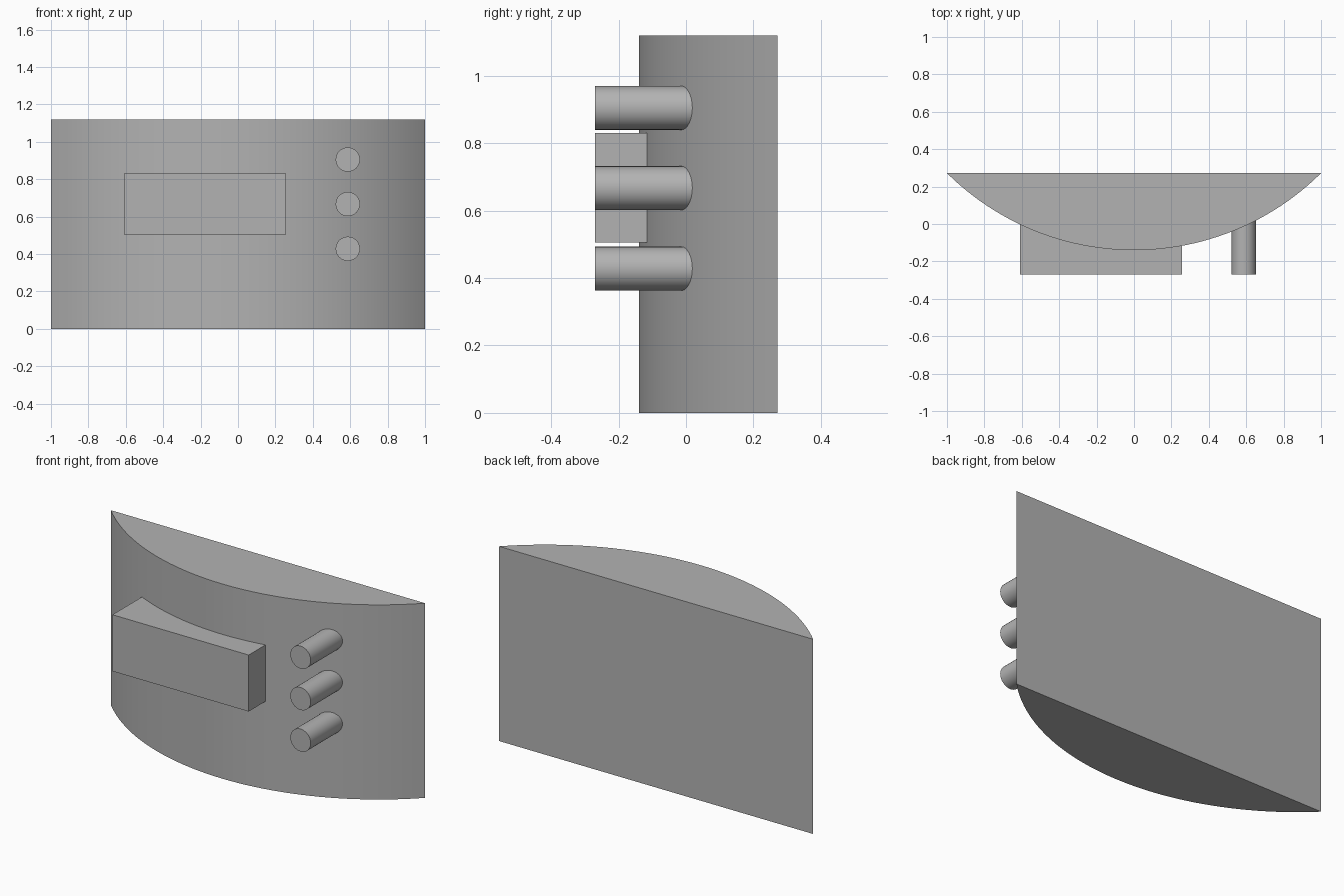
import bpy, bmesh, math

cube = bpy.data.objects.get("Cube")
if cube:
    bpy.data.objects.remove(cube, do_unlink=True)

FRONT, BACK, APEX, HEIGHT = -0.27, 0.272, -0.14, 1.12
SAG = BACK - APEX
RADIUS = (1 + SAG ** 2) / (2 * SAG)

grey = bpy.data.materials.new("plain grey")
grey.use_nodes = True
colour = (0.45, 0.45, 0.45, 1)
grey.diffuse_color = colour
grey.node_tree.nodes["Principled BSDF"].inputs["Base Color"].default_value = colour


def bow(x):
    """Depth of the curved front at a given x."""
    return APEX + RADIUS - math.sqrt(RADIUS ** 2 - x * x)


def arc(x0, x1, steps, inset=0.0):
    """Points along the curved front, evenly spaced by angle."""
    a0, a1 = math.asin(x0 / RADIUS), math.asin(x1 / RADIUS)
    xs = [RADIUS * math.sin(a0 + (a1 - a0) * i / steps) for i in range(steps + 1)]
    return [(x, bow(x) + inset) for x in xs]


def prism(name, outline, z0, z1):
    """Extrude a plan outline (counter-clockwise) upward."""
    bm = bmesh.new()
    base = bm.faces.new([bm.verts.new((x, y, z0)) for x, y in outline])
    ext = bmesh.ops.extrude_face_region(bm, geom=[base], use_keep_orig=True)
    top = [v for v in ext["geom"] if isinstance(v, bmesh.types.BMVert)]
    bmesh.ops.translate(bm, verts=top, vec=(0, 0, z1 - z0))
    bmesh.ops.recalc_face_normals(bm, faces=bm.faces)
    mesh = bpy.data.meshes.new(name)
    bm.to_mesh(mesh)
    bm.free()
    obj = bpy.data.objects.new(name, mesh)
    bpy.context.collection.objects.link(obj)
    finish(obj)


def finish(obj):
    obj.data.materials.append(grey)
    bpy.ops.object.select_all(action="DESELECT")
    obj.select_set(True)
    bpy.context.view_layer.objects.active = obj
    bpy.ops.object.shade_smooth_by_angle(angle=math.radians(30))


# Bowed housing with a flat back
prism("housing", arc(-1, 1, 48), 0, HEIGHT)

# Display block whose back follows the bow
left, right = -0.61, 0.257
prism("display_block",
      [(left, FRONT), (right, FRONT)] + arc(right, left, 20, inset=0.005),
      0.505, 0.83)

# Column of three round buttons
for place, z in (("top", 0.905), ("middle", 0.667), ("bottom", 0.428)):
    end = 0.04
    bpy.ops.mesh.primitive_cylinder_add(
        vertices=32, radius=0.065, depth=end - FRONT,
        location=(0.587, (end + FRONT) / 2, z), rotation=(math.pi / 2, 0, 0))
    button = bpy.context.object
    button.name = place + "_button"
    finish(button)
